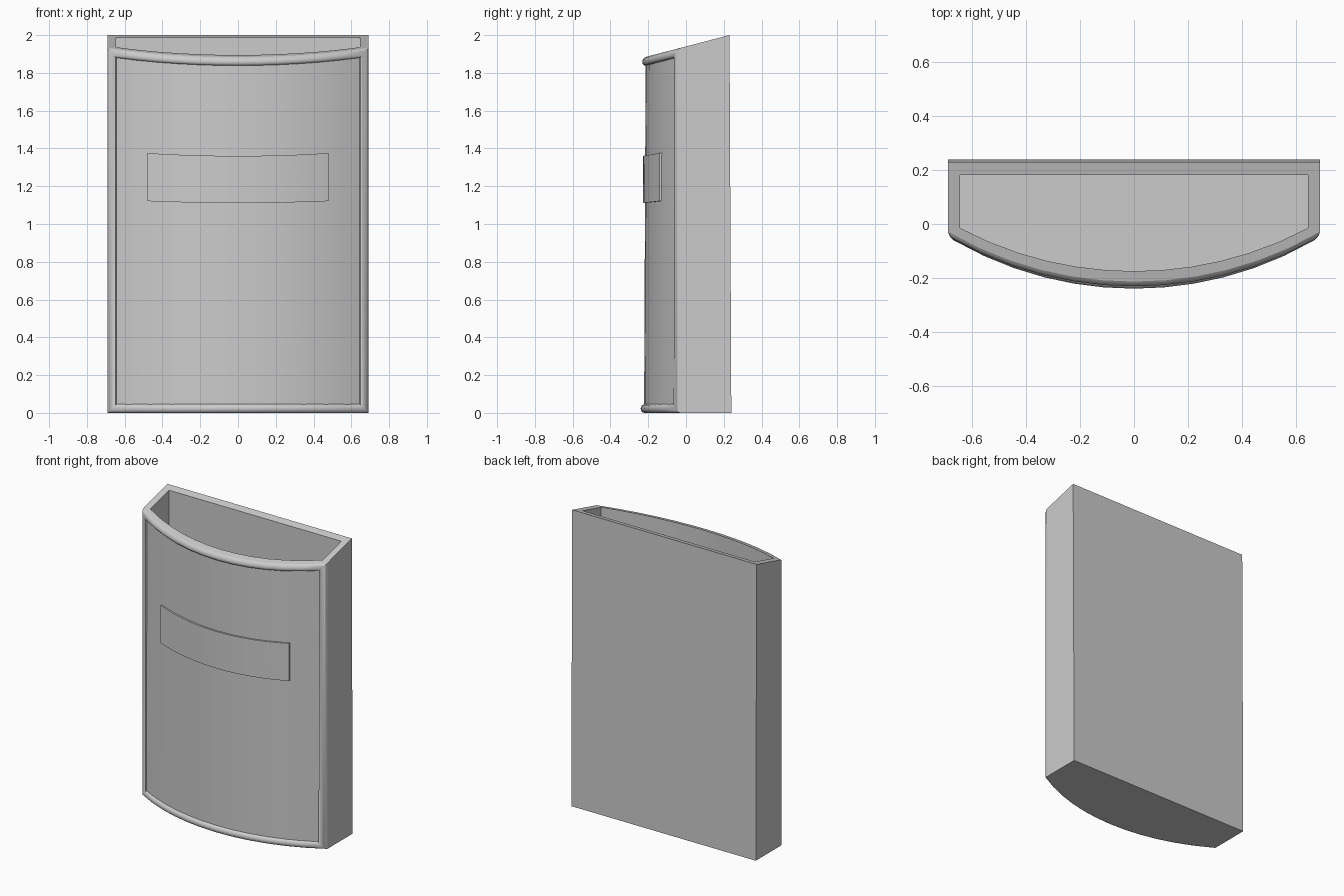
import bpy, math

if "Cube" in bpy.data.objects:
    bpy.data.objects.remove(bpy.data.objects["Cube"])

W, BACK, R, CY, N = 0.69, 0.24, 1.336, 1.114, 12   # plan outline and front arc
WALL, TRIM, BULGE = 0.045, 0.046, 0.018


def arc_y(x):
    return CY - math.sqrt(R * R - x * x)


def top_z(y):
    return 1.94 + 0.25 * y


def taper(p):
    x, y, z = p
    return (x, y * (1 - 0.02 * z), z)


def span(half, n=N):
    return [-half + 2 * half * i / n for i in range(n + 1)]


def make(name, verts, faces):
    me = bpy.data.meshes.new(name)
    me.from_pydata([taper(v) for v in verts], [], faces)
    me.validate()
    ob = bpy.data.objects.new(name, me)
    bpy.context.collection.objects.link(ob)
    bpy.context.view_layer.objects.active = ob
    ob.select_set(True)
    bpy.ops.object.mode_set(mode='EDIT')
    bpy.ops.mesh.select_all(action='SELECT')
    bpy.ops.mesh.normals_make_consistent(inside=False)
    bpy.ops.object.mode_set(mode='OBJECT')
    bpy.ops.object.shade_smooth_by_angle(angle=math.radians(35))
    ob.select_set(False)
    return ob


def bridge(rings, closed):
    """Quads between successive equal closed rings."""
    n = len(rings[0])
    faces = []
    for r in range(len(rings) - (0 if closed else 1)):
        a, b = r * n, (r + 1) % len(rings) * n
        faces += [(a + i, a + (i + 1) % n, b + (i + 1) % n, b + i) for i in range(n)]
    return [v for ring in rings for v in ring], faces


# Hollow body: curved front, flat sides and back, sloped open top
outer = [(x, arc_y(x)) for x in span(W)] + [(W, BACK), (-W, BACK)]
wi = W - WALL
inner = [(x, arc_y(x) + 0.04) for x in span(wi)] + [(wi, 0.19), (-wi, 0.19)]
rings = [[(x, y, 0) for x, y in outer],
         [(x, y, top_z(y)) for x, y in outer],
         [(x, y, top_z(y)) for x, y in inner],
         [(x, y, 0.05) for x, y in inner]]
verts, faces = bridge(rings, False)
n = len(outer)
faces += [tuple(range(n)), tuple(range(3 * n, 4 * n))]
make("body", verts, faces)

# Rounded trim running around the edge of the front panel
path = [(x, 0) for x in span(W)] + [(x, 1) for x in reversed(span(W))]
rings = []
for k in range(11):
    t = k / 10
    bulge = BULGE * math.sqrt(max(0, math.sin(math.pi * t)))
    ring = []
    for x, upper in path:
        px = x * (1 - t * TRIM / W)
        y = arc_y(px) - bulge
        ring.append((px, y, top_z(y) - t * TRIM if upper else t * TRIM))
    rings.append(ring)
make("front_trim", *bridge(rings, True))

# Curved label plate on the front
rings = []
for x in span(0.48):
    k = x / R
    back, front = arc_y(x) + 0.01, arc_y(x) - 0.012 * math.sqrt(1 - k * k)
    lo, hi = 1.137 + 0.11 * front, 1.40 + 0.17 * front
    rings.append([(x, back, lo), (x, front, lo), (x, front, hi), (x, back, hi)])
verts, faces = bridge(rings, False)
faces += [(0, 1, 2, 3), tuple(range(4 * N, 4 * N + 4))]
make("label_plate", verts, faces)
